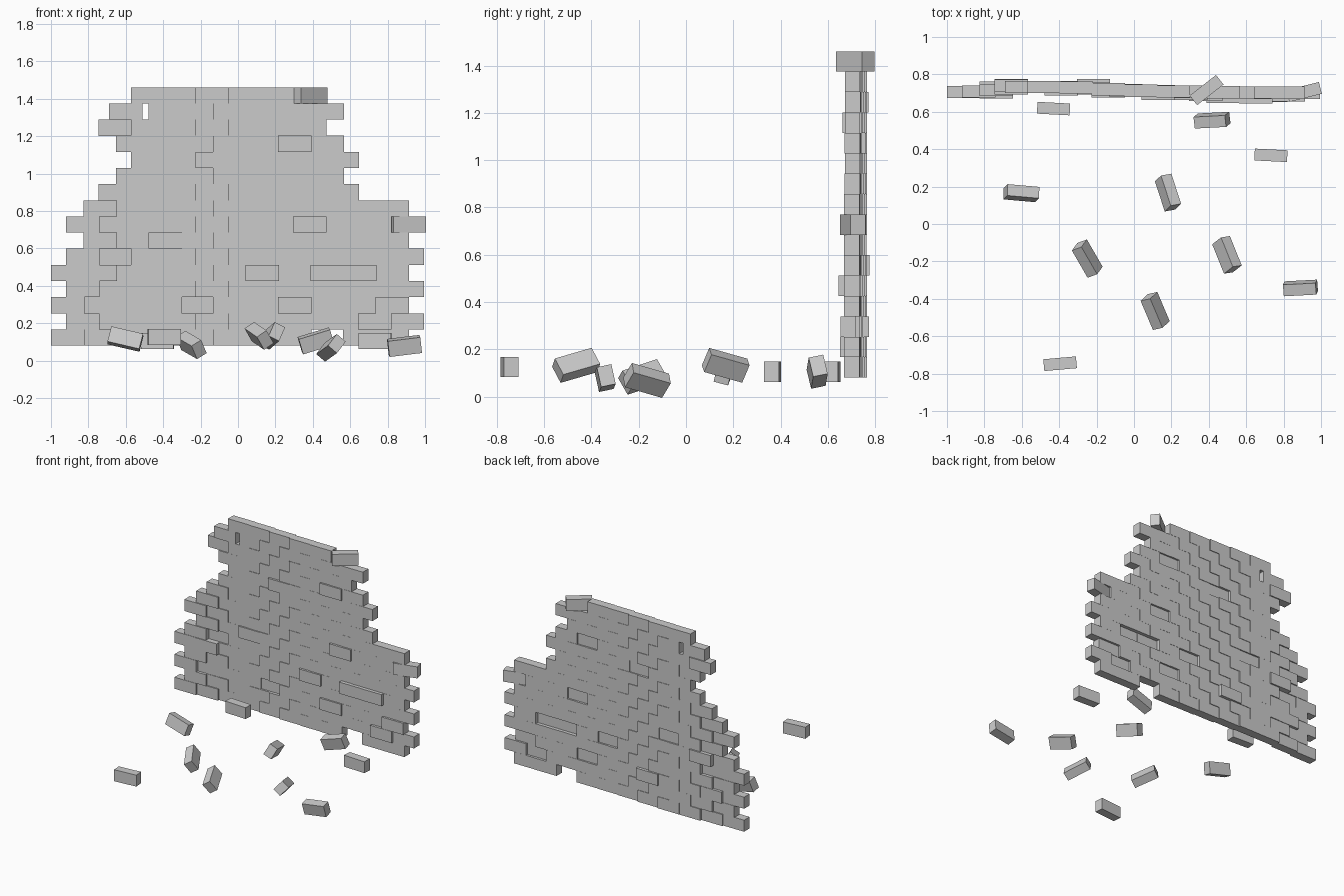
import bpy, bmesh
from math import radians
from mathutils import Matrix, Vector, Euler

if "Cube" in bpy.data.objects:
    bpy.data.objects.remove(bpy.data.objects["Cube"])

L, T, H = 0.179, 0.065, 0.0865      # brick size
PITCH, ROW = 0.1735, 0.0863


def add_brick(bm, loc, rot=(0, 0, 0), size=(L, T, H)):
    e = Euler([radians(a) for a in rot])
    m = Matrix.LocRotScale(Vector(loc), e, Vector(size))
    bmesh.ops.create_cube(bm, size=1, matrix=m)


def finish(bm, name):
    me = bpy.data.meshes.new(name)
    bm.to_mesh(me)
    bm.free()
    ob = bpy.data.objects.new(name, me)
    bpy.context.collection.objects.link(ob)
    return ob


# slightly wavy wall line, seen from above
LINE = [(-1, .703), (-.8, .71), (-.6, .732), (-.4, .733), (-.2, .724),
        (0, .713), (.15, .71), (.5, .704), (1, .70)]


def wall_y(x):
    for (x0, y0), (x1, y1) in zip(LINE, LINE[1:]):
        if x <= x1:
            return y0 + (y1 - y0) * (x - x0) / (x1 - x0)
    return LINE[-1][1]


# first and last brick slot of each course (odd courses shift half a brick)
COURSES = [(0, 10), (0, 10), (0, 10), (0, 10), (0, 10), (0, 10), (1, 10), (0, 10),
           (1, 10), (1, 8), (2, 8), (2, 8), (2, 8), (1, 7), (2, 8), (2, 7)]
MISSING = {(0, 8)}
# bricks pushed out of line: (course, slot): (dx, dy, yaw)
LOOSE = {(11, 4): (0, -.012, 0), (12, 7): (0, -.012, 0), (7, 7): (0, -.015, 0),
         (2, 7): (0, -.013, 0), (2, 4): (0, .018, 0), (6, 3): (0, -.012, 0),
         (4, 1): (0, -.014, 0), (4, 8): (0, -.026, 0), (4, 9): (0, -.026, 0),
         (4, 6): (0, -.015, 0), (5, 1): (0, .018, 0), (2, 10): (0, -.015, 0),
         (2, 1): (0, .012, 0), (14, 2): (-.036, 0, 0), (15, 7): (.004, .01, 38),
         (7, 10): (.005, .005, 14), (1, 9): (0, -.018, 0), (13, 1): (0, .015, 0)}

# standing wall
bm = bmesh.new()
for r, (a, b) in enumerate(COURSES):
    start = -1.0 if r % 2 == 0 else -0.92
    for c in range(a, b + 1):
        if (r, c) in MISSING:
            continue
        x = start + PITCH * c + L / 2
        dx, dy, yaw = LOOSE.get((r, c), (0, 0, 0))
        add_brick(bm, (x + dx, wall_y(x) + dy, .08 + ROW * (r + .5)), (0, 0, yaw))
finish(bm, "brick_wall")

# fallen bricks: location, rotation in degrees
FALLEN = [((-.43, .617, .105), (0, 0, -3)),
          ((.417, .555, .105), (12, -17, 3)),
          ((.732, .367, .105), (0, 0, -3)),
          ((-.602, .165, .115), (-15, 13, -5)),
          ((.182, .168, .132), (-28, -15, -72)),
          ((-.25, -.185, .083), (32, 16, -60)),
          ((.497, -.165, .068), (-42, -15, -68)),
          ((.89, -.342, .078), (12, -7, 3)),
          ((.113, -.465, .132), (35, 15, -67)),
          ((-.395, -.747, .125), (0, 0, 5))]
for i, (loc, rot) in enumerate(FALLEN):
    bm = bmesh.new()
    add_brick(bm, loc, rot, (.175, .063, .086))
    finish(bm, f"fallen_brick_{i + 1}")
